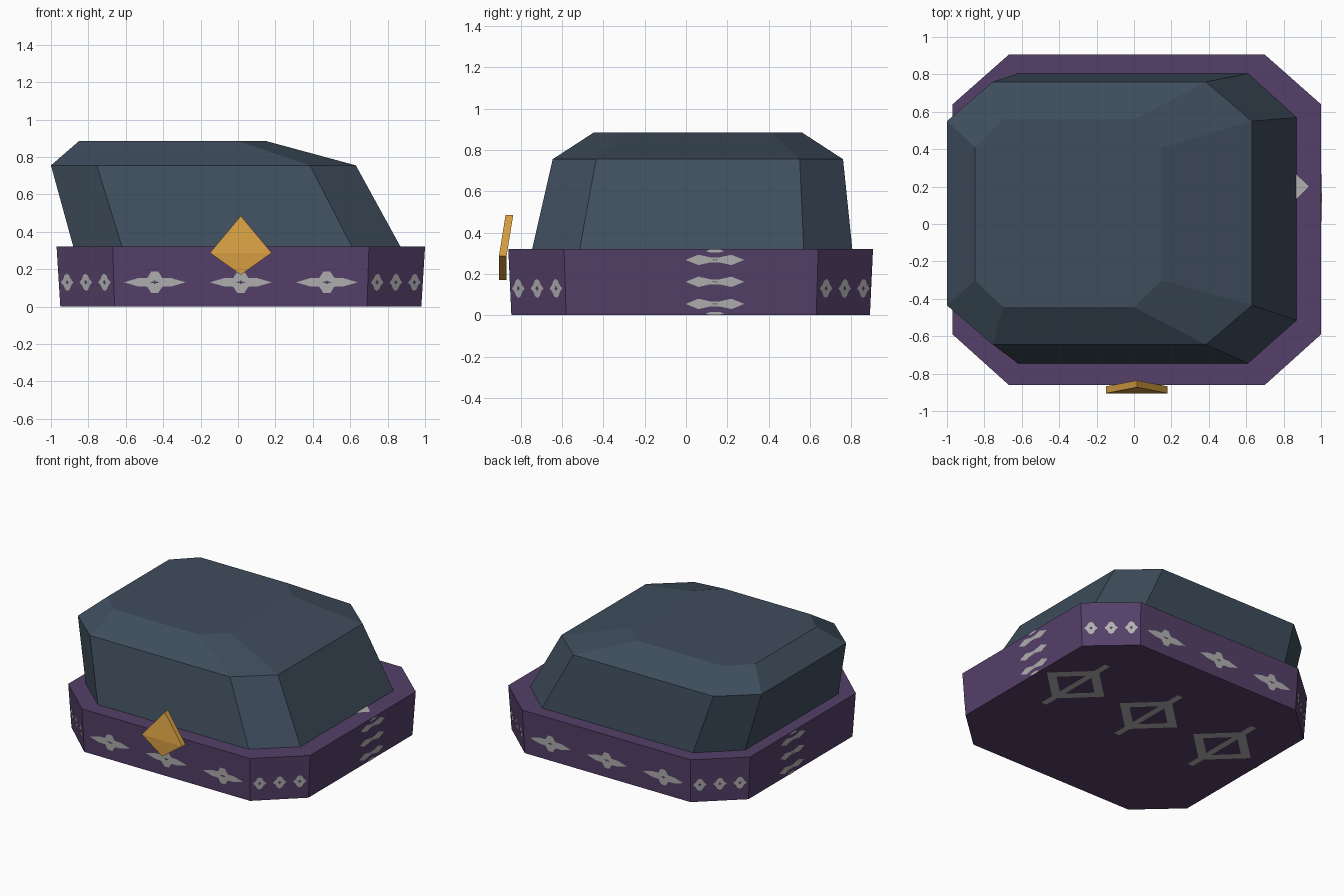
import bpy, bmesh, math
from mathutils import Vector

if "Cube" in bpy.data.objects:
    bpy.data.objects.remove(bpy.data.objects["Cube"])


def material(name, r, g, b):
    m = bpy.data.materials.new(name)
    lin = [((c / 255 + 0.055) / 1.055) ** 2.4 for c in (r, g, b)]
    m.diffuse_color = (*lin, 1)
    m.use_nodes = True
    m.node_tree.nodes["Principled BSDF"].inputs["Base Color"].default_value = m.diffuse_color
    return m


SLATE = material("slate_blue", 62, 77, 92)
PURPLE = material("dark_purple", 85, 64, 105)
GOLD = material("gold", 214, 158, 66)
GREY = material("pale_grey", 177, 177, 178)


def make(name, verts, faces, mat, fix_normals=True):
    me = bpy.data.meshes.new(name)
    me.from_pydata([tuple(v) for v in verts], [], faces)
    if fix_normals:
        bm = bmesh.new()
        bm.from_mesh(me)
        bmesh.ops.recalc_face_normals(bm, faces=bm.faces)
        bm.to_mesh(me)
        bm.free()
    me.materials.append(mat)
    ob = bpy.data.objects.new(name, me)
    bpy.context.collection.objects.link(ob)
    return ob


def octagon(z, x0, xa, xb, x1, y0, ya, yb, y1):
    """Rectangle with cut corners, anticlockwise from the front edge."""
    return [Vector((x, y, z)) for x, y in (
        (xa, y0), (xb, y0), (x1, ya), (x1, yb),
        (xb, y1), (xa, y1), (x0, yb), (x0, ya))]


def loft(name, rings, mat):
    n = len(rings[0])
    verts = [v for r in rings for v in r]
    faces = [(k * n + i, k * n + (i + 1) % n, (k + 1) * n + (i + 1) % n, (k + 1) * n + i)
             for k in range(len(rings) - 1) for i in range(n)]
    faces += [tuple(reversed(range(n))), tuple(range(len(verts) - n, len(verts)))]
    return make(name, verts, faces, mat)


# Band and leaning crown
low = octagon(0.0, -0.95, -0.66, 0.69, 0.98, -0.845, -0.58, 0.63, 0.89)
high = octagon(0.32, -0.97, -0.67, 0.70, 1.0, -0.86, -0.59, 0.64, 0.905)
loft("band", [low, high], PURPLE)
loft("crown", [
    octagon(0.318, -0.88, -0.62, 0.61, 0.87, -0.745, -0.515, 0.57, 0.805),
    octagon(0.755, -1.0, -0.755, 0.385, 0.63, -0.645, -0.435, 0.55, 0.76),
    octagon(0.885, -0.85, -0.70, 0.0, 0.15, -0.445, -0.30, 0.41, 0.56)], SLATE)

# Folded gold badge: lower half upright, upper half leaning back
front = [Vector(p) for p in ((-0.15, -0.905, 0.287), (0.015, -0.905, 0.17),
                             (0.18, -0.905, 0.287), (0.015, -0.873, 0.485))]
back = [p + Vector((0, 0.037, 0)) for p in front]
make("badge", front + back,
     [(0, 1, 2), (0, 2, 3), (4, 6, 5), (4, 7, 6)] +
     [(i, i + 4, (i + 1) % 4 + 4, (i + 1) % 4) for i in range(4)], GOLD)


# Painted ornaments as thin sheets just above the band
def mirror4(quarter):
    """Closed outline from a quarter outline running from the u axis to the v axis."""
    q2 = [(-u, v) for u, v in reversed(quarter) if u > 0]
    half = list(quarter) + q2
    return half + [(-u, -v) for u, v in half if not (v == 0 and u < 0)
                   and not (v == 0 and u > 0)]


class Sheet:
    def __init__(self):
        self.verts, self.faces = [], []

    def poly(self, pts):
        k = len(self.verts)
        self.verts += pts
        self.faces.append(tuple(range(k, k + len(pts))))

    def ring(self, outline, hole, place):
        """Outline with a scaled copy of itself cut out."""
        n = len(outline)
        for i in range(n):
            a, b = outline[i], outline[(i + 1) % n]
            self.poly([place(*a), place(*b), place(b[0] * hole, b[1] * hole),
                       place(a[0] * hole, a[1] * hole)])


def wall_place(i, s, z, lift=0.004):
    """Maps ornament coordinates onto band side i."""
    a, b, c, d = low[i], low[(i + 1) % 8], high[(i + 1) % 8], high[i]
    along = (b - a).normalized()
    normal = along.cross((d + c - a - b).normalized())

    def place(u, v):
        t = (z + v) / 0.32
        mid = (a + b) / 2 * (1 - t) + (c + d) / 2 * t
        return mid + along * (s + u) + normal * lift
    return place


STAR = mirror4([(0.165, 0), (0.09, 0.022), (0.04, 0.024), (0.018, 0.058)])
DOT = mirror4([(0.046, 0), (0.028, 0.016), (0.016, 0.038), (0, 0.046)])
LENS = mirror4([(0.142, 0), (0.08, 0.025), (0.02, 0.012)])
CHIP = mirror4([(0.045, 0), (0.02, 0.008)])

walls = Sheet()
for i in range(8):
    if i % 2:                       # cut corners: three small diamonds
        for s in (-0.135, 0, 0.135):
            walls.ring(DOT, 0.25, wall_place(i, s, 0.13))
    elif i in (0, 4):               # front and back: three wide stars
        for s in (-0.46, 0, 0.46):
            walls.ring(STAR, 0.15, wall_place(i, s, 0.13))
    else:                           # sides: a stack of lenses
        s = 0.115 if i == 2 else -0.115
        for z in (0.055, 0.162, 0.268):
            walls.ring(LENS, 0.1, wall_place(i, s, z))
        for z in (0.009, 0.311):
            walls.ring(CHIP, 0.0, wall_place(i, s, z))
make("band_ornaments", walls.verts, walls.faces, GREY, False)


def flat_motif(sheet, x, y, z, flip):
    """Diamond frame with a long bar through it."""
    def place(u, v):
        return Vector((x + u, y + v * flip, z))
    sheet.ring(mirror4([(0.25, 0), (0, 0.24)]), 0.66, place)
    sheet.poly([place(u, v) for u, v in ((-0.022, -0.33), (0.022, -0.33),
                                         (0.022, 0.33), (-0.022, 0.33))])


under = Sheet()
for x in (-0.59, 0.05, 0.685):
    flat_motif(under, x, 0.21, -0.003, -1)
make("underside_ornaments", under.verts, under.faces, GREY, False)

# Only the tip of this one shows beside the crown
top = Sheet()
flat_motif(top, 0.685, 0.2, 0.323, 1)
make("ledge_ornament", top.verts, top.faces, GREY, False)
